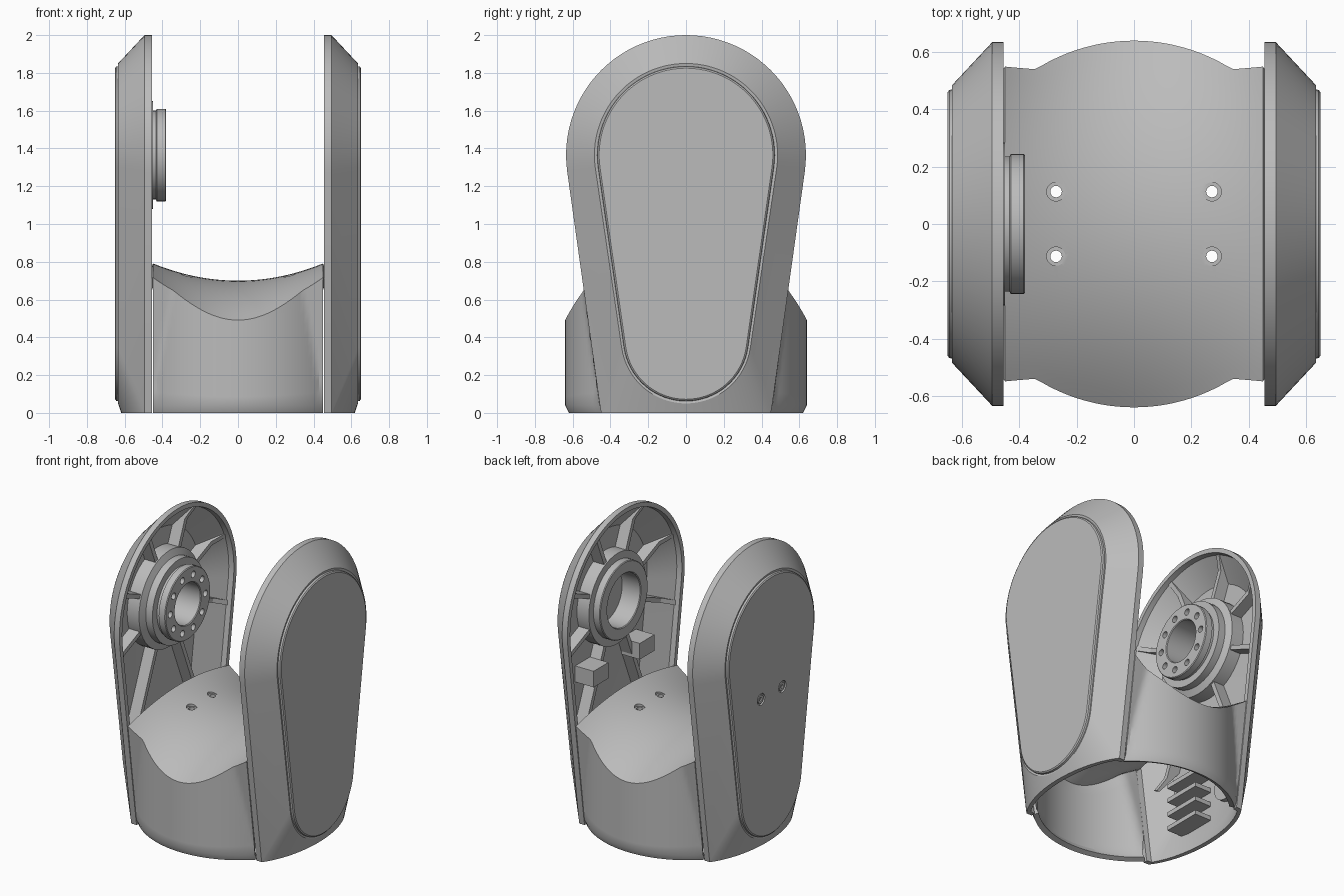
import bpy, bmesh, math
from mathutils import Matrix, Vector

if "Cube" in bpy.data.objects:
    bpy.data.objects.remove(bpy.data.objects["Cube"])

HUB_Z = 1.365

grey = bpy.data.materials.new("plain_grey")
grey.use_nodes = True
grey.diffuse_color = (0.5, 0.5, 0.5, 1)
grey.node_tree.nodes["Principled BSDF"].inputs["Base Color"].default_value = (0.5, 0.5, 0.5, 1)


def make(name, bm, closed=True):
    if closed:
        bmesh.ops.recalc_face_normals(bm, faces=bm.faces[:])
    me = bpy.data.meshes.new(name)
    bm.to_mesh(me)
    bm.free()
    me.materials.append(grey)
    ob = bpy.data.objects.new(name, me)
    bpy.context.collection.objects.link(ob)
    return ob


def activate(ob):
    bpy.ops.object.select_all(action='DESELECT')
    ob.select_set(True)
    bpy.context.view_layer.objects.active = ob


def smooth(ob):
    activate(ob)
    bpy.ops.object.shade_smooth_by_angle(angle=math.radians(28))


def add_cylinder(bm, centre, radius, depth, axis, sides=20):
    rot = Matrix.Rotation(math.pi / 2, 4, 'Y') if axis == 'X' else Matrix()
    bmesh.ops.create_cone(bm, cap_ends=True, segments=sides, radius1=radius, radius2=radius,
                          depth=depth, matrix=Matrix.Translation(centre) @ rot)


def add_box(bm, centre, size):
    bmesh.ops.create_cube(bm, size=1, matrix=Matrix.Translation(centre) @ Matrix.Diagonal((*size, 1)))


def cut(ob, centres, radius, depth, axis):
    bm = bmesh.new()
    for c in centres:
        add_cylinder(bm, c, radius, depth, axis)
    cutter = make("cutter", bm)
    cutter.hide_render = True
    mod = ob.modifiers.new("holes", 'BOOLEAN')
    mod.operation = 'DIFFERENCE'
    mod.solver = 'EXACT'
    mod.object = cutter
    activate(ob)
    bpy.ops.object.modifier_apply(modifier=mod.name)
    bpy.data.objects.remove(cutter)


def teardrop(x, big, small, low_z):
    """Outline of two circles joined by tangents, in the plane at x."""
    a = math.asin((big - small) / (HUB_Z - low_z))
    pts = []
    for z, r, start, end, n in ((HUB_Z, big, -a, math.pi + a, 48),
                                (low_z, small, math.pi + a, 2 * math.pi - a, 32)):
        for i in range(n + 1):
            t = start + (end - start) * i / n
            pts.append(Vector((x, r * math.cos(t), z + r * math.sin(t))))
    return pts


def bridge(bm, rings, wrap=False):
    pairs = list(zip(rings, rings[1:])) + ([(rings[-1], rings[0])] if wrap else [])
    for a, b in pairs:
        for i in range(len(a)):
            j = (i + 1) % len(a)
            bm.faces.new((a[i], a[j], b[j], b[i]))


# Hollow side shell: cavity, rim, chamfer and raised panel in one loft
def side_shell(name, s):
    bm = bmesh.new()
    sections = [(.61, .45, .315, .394), (.49, .60, .425, .10), (.455, .605, .43, .10),
                (.455, .635, .46, .10), (.495, .635, .46, .10), (.635, .485, .344, .394),
                (.632, .47, .332, .394), (.645, .468, .33, .394), (.651, .46, .322, .394)]
    rings = [[bm.verts.new(p) for p in teardrop(s * x, *rest)] for x, *rest in sections]
    bridge(bm, rings)
    bm.faces.new(rings[0])
    bm.faces.new(rings[-1])
    bmesh.ops.recalc_face_normals(bm, faces=bm.faces[:])
    res = bmesh.ops.bisect_plane(bm, geom=bm.verts[:] + bm.edges[:] + bm.faces[:],
                                 plane_co=(0, 0, 0), plane_no=(0, 0, -1), clear_outer=True)
    edges = [e for e in res["geom_cut"] if isinstance(e, bmesh.types.BMEdge)]
    bmesh.ops.edgeloop_fill(bm, edges=edges)
    return make(name, bm)


# Turned hub ring around the pivot axis
def hub(name, s, profile, n=48):
    bm = bmesh.new()
    rings = []
    for r, x in profile:
        rings.append([bm.verts.new((s * x, r * math.cos(2 * math.pi * i / n),
                                    HUB_Z + r * math.sin(2 * math.pi * i / n))) for i in range(n)])
    bridge(bm, rings, wrap=True)
    return make(name, bm)


# Radial stiffening ribs between hub and shell wall
def ribs(name, s):
    bm = bmesh.new()
    for k in range(8):
        t = math.pi / 8 + k * math.pi / 4
        wall = .61
        if math.sin(t) < 0:
            wall = min(.95, .605 / math.cos(math.acos(abs(math.cos(t))) - .138))
        outline = [(.27, .62), (wall - .17, .62), (wall, .50), (wall, .48), (wall - .1, .53), (.27, .53)]
        along = Vector((0, math.cos(t), math.sin(t)))
        side = Vector((0, -math.sin(t), math.cos(t))) * .015
        loops = [[bm.verts.new(Vector((s * x, 0, HUB_Z)) + along * r + side * d) for r, x in outline]
                 for d in (-1, 1)]
        bridge(bm, loops)
        bm.faces.new(loops[0])
        bm.faces.new(loops[1])
    return make(name, bm)


# Low cooling fins and round boss inside the shell
def inner_fins(name, s):
    bm = bmesh.new()
    for k in range(4):
        add_box(bm, (s * .55, -.12, .17 + .1 * k), (.13, .27, .03))
    add_cylinder(bm, (s * .60, .19, .32), .1, .05, 'X', 32)
    return make(name, bm)


shells = {}
for side, s in (("left", 1), ("right", -1)):
    shells[side] = side_shell(side + "_shell", s)
    ribs(side + "_ribs", s)
    inner_fins(side + "_inner_fins", s)

# Two recessed screws on the right panel
screws = [(-.651, y, 1.03) for y in (-.115, .115)]
cut(shells["right"], screws, .04, .024, 'X')
bm = bmesh.new()
for c in screws:
    add_cylinder(bm, (-.64, c[1], c[2]), .029, .016, 'X')
panel_screws = make("panel_screws", bm)
cut(panel_screws, screws, .012, .03, 'X')
for ob in shells.values():
    smooth(ob)

# Hubs: a bolted flange on the right, a plain ring on the left
flange = hub("right_flange", -1, [(.14, .62), (.14, .385), (.145, .38), (.24, .38), (.245, .385),
                                  (.245, .43), (.235, .435), (.235, .45), (.285, .45), (.285, .50),
                                  (.33, .52), (.33, .62)])
bolts = [(-.38, .19 * math.cos(k * math.pi / 5), HUB_Z + .19 * math.sin(k * math.pi / 5)) for k in range(10)]
cut(flange, bolts, .022, .08, 'X')
smooth(flange)
smooth(hub("left_ring", 1, [(.18, .62), (.18, .475), (.185, .47), (.255, .47), (.26, .475),
                            (.26, .52), (.31, .52), (.31, .62)]))

# Stop blocks below the left ring
bm = bmesh.new()
for y in (-.25, .25):
    add_box(bm, (.545, y, .95), (.15, .16, .11))
make("stop_blocks", bm)


# Saddle base: round wall flaring into the shells, with a curved top
def wall_y(x, z):
    return max(math.sqrt(.64 ** 2 - x * x), .452 + .136 * z)


def top_z(x, y):
    return .70 + .45 * x * x - y * y * (.51 - 1.3 * x * x)


def section(x):
    z = .65
    for _ in range(6):
        z = top_z(x, wall_y(x, z))
    half = [(wall_y(x, 0) - .02, 0)]
    half += [(wall_y(x, h), h) for h in (.04 + (z - .04) * k / 10 for k in range(11))]
    edge = half[-1][0]
    top = [edge * (-1 + k / 12) for k in range(1, 24)]
    return ([(-y, h) for y, h in half] + [(y, top_z(x, y)) for y in top] + half[::-1])


bm = bmesh.new()
COLS = 44
rows = []
for i in range(COLS + 1):
    x = -.45 + .9 * i / COLS
    rows.append([bm.verts.new((x, y, z)) for y, z in section(x)])
for a, b in zip(rows, rows[1:]):
    for j in range(len(a) - 1):
        bm.faces.new((a[j], b[j], b[j + 1], a[j + 1]))
base = make("saddle_base", bm, closed=False)
mod = base.modifiers.new("thickness", 'SOLIDIFY')
mod.thickness = .035
mod.offset = -1
activate(base)
bpy.ops.object.modifier_apply(modifier=mod.name)

# Four countersunk holes through the saddle
holes = [(x, y, .79) for x in (-.272, .272) for y in (-.113, .113)]
cut(base, holes, .033, .14, 'Z')
cut(base, holes, .02, .4, 'Z')
smooth(base)
